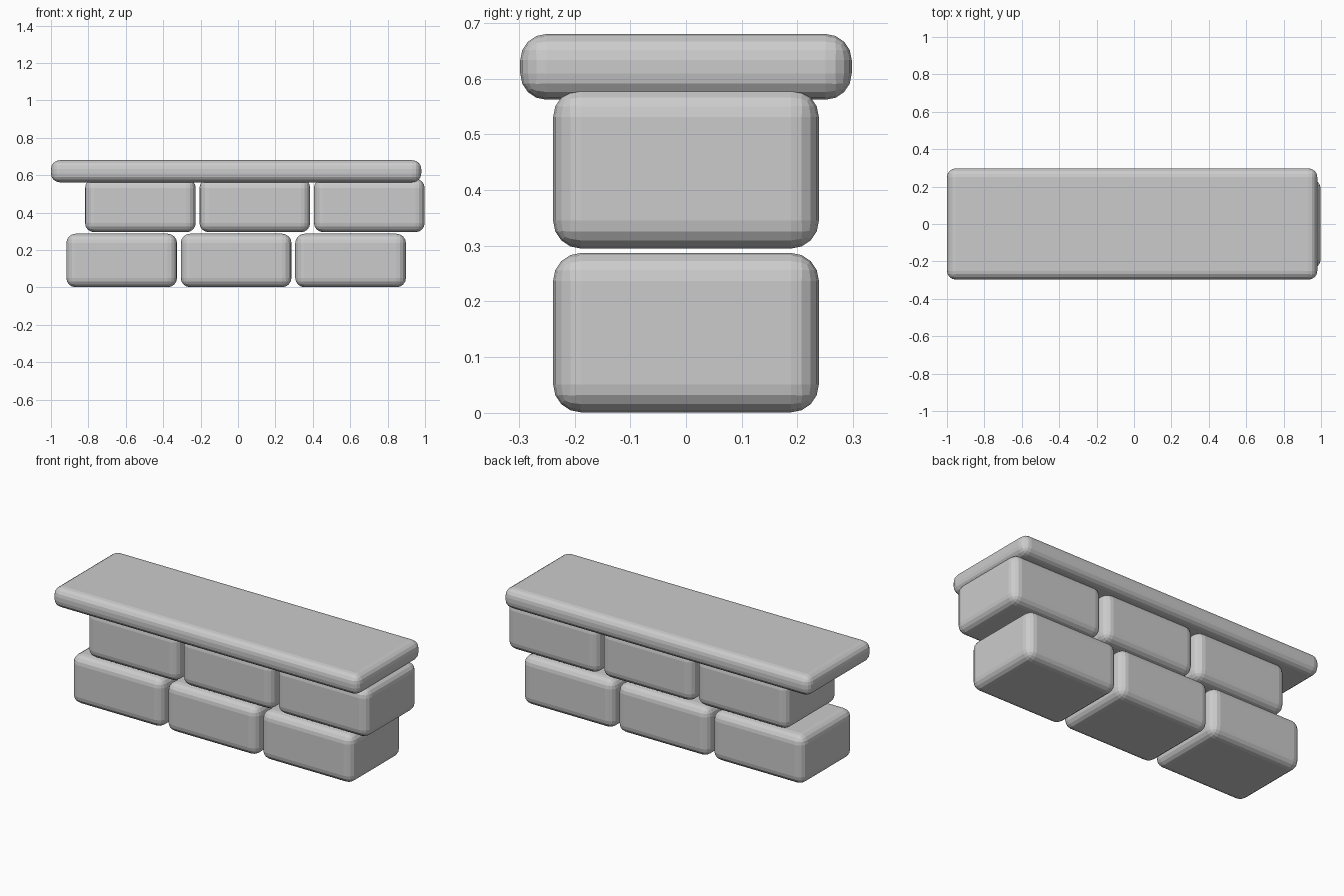
import bpy

cube = bpy.data.objects.get("Cube")
if cube:
    bpy.data.objects.remove(cube, do_unlink=True)

stone = bpy.data.materials.new("stone_grey")
stone.use_nodes = True
GREY = (0.6, 0.6, 0.6, 1)
stone.diffuse_color = GREY
stone.node_tree.nodes["Principled BSDF"].inputs["Base Color"].default_value = GREY


def rounded_block(name, center, size, radius):
    """Box with rounded edges, flat shaded."""
    bpy.ops.mesh.primitive_cube_add(size=1, location=center)
    block = bpy.context.object
    block.name = name
    block.scale = size
    bpy.ops.object.transform_apply(location=False, rotation=False, scale=True)
    bevel = block.modifiers.new("rounded_edges", "BEVEL")
    bevel.width = radius
    bevel.segments = 4
    bevel.limit_method = "NONE"
    block.data.materials.append(stone)
    return block


# Two staggered courses of three stones
BRICK = (0.592, 0.477, 0.286)
PITCH = 0.612
for row, middle_x, z in (("lower", -0.01, 0.144), ("upper", 0.09, 0.438)):
    for i, side in enumerate(("right", "middle", "left")):
        rounded_block(f"{row}_stone_{side}", (middle_x + (i - 1) * PITCH, 0, z),
                      BRICK, 0.05)

# Capping slab
rounded_block("cap_slab", (-0.01, 0, 0.621), (1.98, 0.595, 0.118), 0.047)
